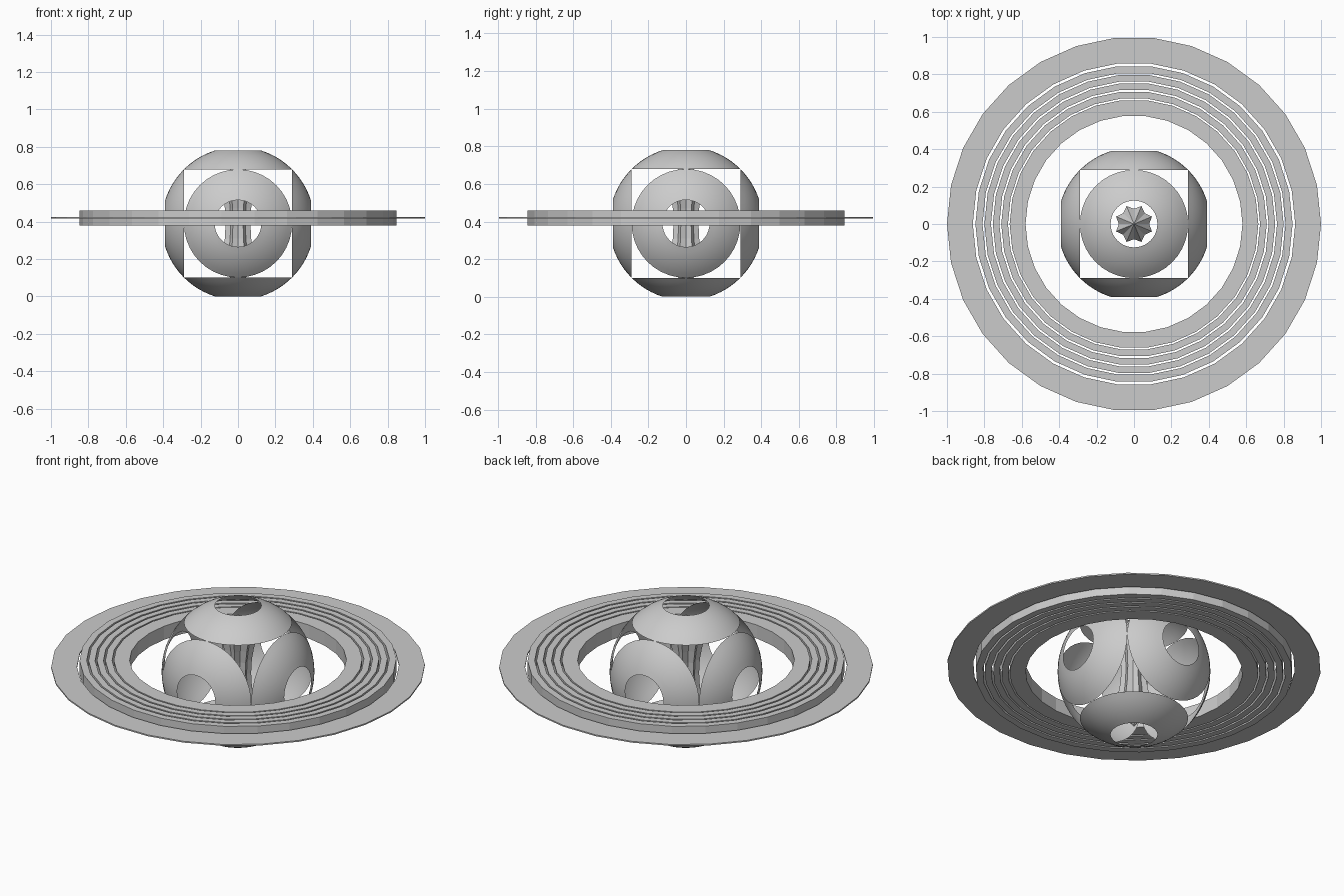
import bpy, bmesh, math
from mathutils import Matrix, Vector

if "Cube" in bpy.data.objects:
    bpy.data.objects.remove(bpy.data.objects["Cube"])

CZ = 0.39      # centre height of the shell
RZ = 0.42      # height of the ring plane


def lathe(name, profile, sides, closed=False, matrix=None, radius=None, smooth=False):
    """Revolve (r, z) points around z; r = 0 makes a tip; radius(i) scales each spoke."""
    bm = bmesh.new()
    loops = []
    for r, z in profile:
        if r == 0:
            loops.append([bm.verts.new((0, 0, z))] * sides)
            continue
        loop = []
        for i in range(sides):
            a = 2 * math.pi * i / sides
            k = r * (radius(i) if radius else 1)
            loop.append(bm.verts.new((k * math.cos(a), k * math.sin(a), z)))
        loops.append(loop)
    pairs = list(zip(loops, loops[1:]))
    if closed:
        pairs.append((loops[-1], loops[0]))
    for lo, hi in pairs:
        for i in range(sides):
            j = (i + 1) % sides
            corners = list(dict.fromkeys((lo[i], lo[j], hi[j], hi[i])))
            bm.faces.new(corners)
    for f in bm.faces:
        f.smooth = smooth
    if matrix:
        bm.transform(matrix)
    me = bpy.data.meshes.new(name)
    bm.to_mesh(me)
    bm.free()
    ob = bpy.data.objects.new(name, me)
    bpy.context.collection.objects.link(ob)
    return ob


# Six open spherical zones facing along each axis
R = 0.409
zone = []
for i in range(7):
    t = math.radians(45 + (17.8 - 45) * i / 6)
    zone.append((R * math.sin(t), R * math.cos(t)))
directions = {"right": (1, 0, 0), "left": (-1, 0, 0), "back": (0, 1, 0),
              "front": (0, -1, 0), "top": (0, 0, 1), "bottom": (0, 0, -1)}
for side, d in directions.items():
    turn = Vector((0, 0, 1)).rotation_difference(Vector(d)).to_matrix().to_4x4()
    lathe("shell_band_" + side, zone, 40,
          matrix=Matrix.Translation((0, 0, CZ)) @ turn, smooth=True)

# Fluted core with a narrow waist and pointed ends
half = [(0.072, 0.0), (0.076, 0.08), (0.088, 0.15), (0.104, 0.22), (0.0, 0.34)]
core = [(r, -z) for r, z in reversed(half[1:])] + half
lathe("fluted_core", core, 16, matrix=Matrix.Translation((0, 0, CZ)) @ Matrix.Rotation(math.radians(22.5), 4, 'Z'),
      radius=lambda i: 1.0 if i % 2 == 0 else 0.78)


# Concentric flat-sided rings, separated by narrow gaps
def ring(name, inner, outer, height):
    h = height / 2
    lathe(name, [(outer, RZ - h), (outer, RZ + h), (inner, RZ + h), (inner, RZ - h)],
          30, closed=True, matrix=Matrix.Translation((0, 0, 0)))


for n, (a, b) in enumerate([(0.58, 0.665), (0.674, 0.71), (0.72, 0.755),
                            (0.765, 0.80), (0.81, 0.848)]):
    ring("inner_ring_%d" % (n + 1), a, b, 0.08)
ring("outer_disc_ring", 0.862, 1.0, 0.008)
